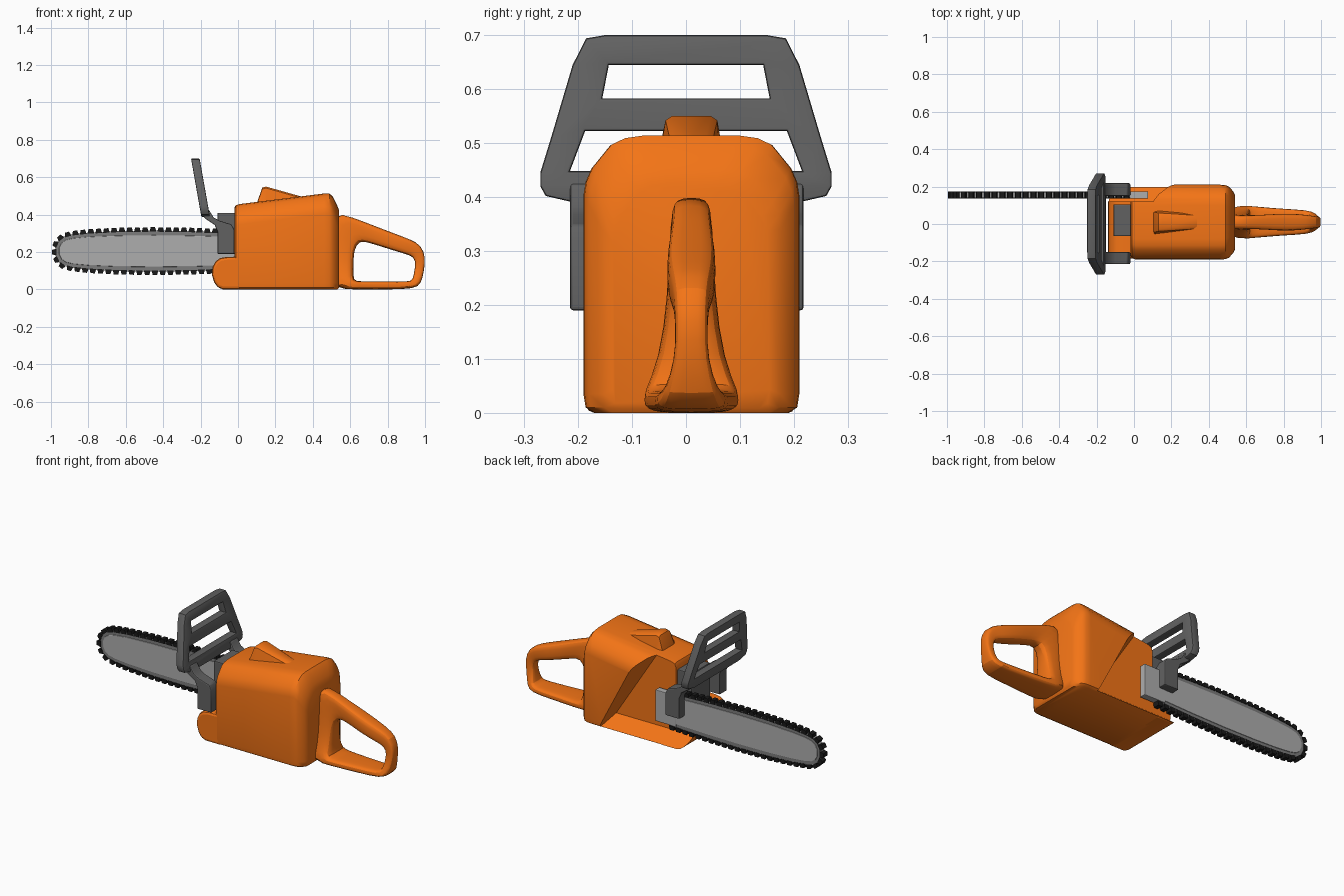
import bpy, bmesh, math
from mathutils import Matrix, Vector

if "Cube" in bpy.data.objects:
    bpy.data.objects.remove(bpy.data.objects["Cube"])

CY = 0.01  # body centre line in y


def mat(name, c):
    m = bpy.data.materials.new(name)
    m.diffuse_color = (*c, 1)
    m.use_nodes = True
    m.node_tree.nodes["Principled BSDF"].inputs["Base Color"].default_value = m.diffuse_color
    return m


ORANGE = mat("orange", (0.9, 0.175, 0.008))
DARK = mat("dark_grey", (0.12, 0.12, 0.12))
STEEL = mat("steel", (0.42, 0.42, 0.42))
RIM = mat("rim_grey", (0.2, 0.2, 0.2))
BLACK = mat("black", (0.01, 0.01, 0.01))


def activate(o):
    bpy.ops.object.select_all(action='DESELECT')
    o.select_set(True)
    bpy.context.view_layer.objects.active = o


def finish(name, bm, m, angle=35):
    bmesh.ops.recalc_face_normals(bm, faces=bm.faces)
    me = bpy.data.meshes.new(name)
    bm.to_mesh(me)
    bm.free()
    o = bpy.data.objects.new(name, me)
    bpy.context.collection.objects.link(o)
    if m:
        me.materials.append(m)
    activate(o)
    bpy.ops.object.shade_smooth_by_angle(angle=math.radians(angle))
    return o


def apply(o, kind, **kw):
    activate(o)
    mod = o.modifiers.new(kind, kind)
    for k, v in kw.items():
        setattr(mod, k, v)
    bpy.ops.object.modifier_apply(modifier=mod.name)


def loft(name, rings, m, closed=False):
    bm = bmesh.new()
    vs = [[bm.verts.new(p) for p in r] for r in rings]
    n = len(vs[0])
    pairs = list(zip(vs, vs[1:])) + ([(vs[-1], vs[0])] if closed else [])
    for a, b in pairs:
        for i in range(n):
            j = (i + 1) % n
            bm.faces.new((a[i], a[j], b[j], b[i]))
    if not closed:
        bm.faces.new(vs[0])
        bm.faces.new(vs[-1])
    return finish(name, bm, m)


def prism_y(name, pts, y0, y1, m, bevel=0.0):
    o = loft(name, [[(x, y, z) for x, z in pts] for y in (y0, y1)], m)
    if bevel:
        apply(o, 'BEVEL', width=bevel, segments=2, limit_method='ANGLE',
              angle_limit=math.radians(35))
        bpy.ops.object.shade_smooth_by_angle(angle=math.radians(35))
    return o


def rect(x0, x1, z0, z1):
    return [(x0, z0), (x1, z0), (x1, z1), (x0, z1)]


# Engine housing: cross-sections lofted along x
def housing_ring(x, w, top, z0):
    half = [(w - 0.02, z0), (w - 0.004, z0 + 0.01), (w, z0 + 0.035), (w, top - 0.11),
            (w - 0.004, top - 0.085), (w - 0.015, top - 0.06), (w - 0.05, top - 0.017),
            (w - 0.075, top - 0.005), (w - 0.11, top)]
    return ([(x, CY + y, z) for y, z in half] +
            [(x, CY - y, z) for y, z in reversed(half)])


housing = loft("engine_housing", [housing_ring(*s) for s in (
    (-0.02, 0.175, 0.435, 0.01), (-0.012, 0.192, 0.45, 0.0), (0.01, 0.2, 0.457, 0.0),
    (0.46, 0.2, 0.513, 0.0), (0.488, 0.198, 0.514, 0.0), (0.508, 0.19, 0.495, 0.0),
    (0.53, 0.165, 0.45, 0.0), (0.54, 0.145, 0.425, 0.008))], ORANGE)

# Rounded lower nose
nose = prism_y("lower_nose", [(0.02, 0), (-0.08, 0), (-0.11, 0.012), (-0.128, 0.04),
                              (-0.14, 0.08), (-0.136, 0.12), (-0.12, 0.15), (-0.095, 0.168),
                              (-0.06, 0.174), (0.02, 0.176)], -0.185, 0.205, ORANGE, 0.015)

# Slanted recess on the bar side
inner = [(-0.3, 0.065), (0.36, 0.065), (0.10, 0.47), (0.02, 0.6), (-0.3, 0.6)]
outer = [(-0.3, -0.03), (0.43, -0.03), (0.17, 0.47), (0.09, 0.6), (-0.3, 0.6)]
cutter = loft("recess_cutter", [[(x, 0.12, z) for x, z in inner],
                                [(x, 0.24, z) for x, z in outer]], None)
cutter.hide_render = True
for o in (housing, nose):
    apply(o, 'BOOLEAN', object=cutter, operation='DIFFERENCE', solver='EXACT')
    bpy.ops.object.shade_smooth_by_angle(angle=math.radians(35))
bpy.data.objects.remove(cutter)

# Tapered hump on the top cover
loft("top_hump", [[(x, CY + y, z) for y, z in
                   ((-wb, 0.44), (-wt, h - 0.008), (-wt + 0.012, h), (wt - 0.012, h),
                    (wt, h - 0.008), (wb, 0.44))]
                  for x, wb, wt, h in ((0.10, 0.07, 0.055, 0.46), (0.13, 0.065, 0.049, 0.545),
                                       (0.15, 0.064, 0.048, 0.55), (0.345, 0.05, 0.035, 0.495))],
     ORANGE)

# Rear handle: closed loop of rounded sections (outer x,z, inner x,z, half width)
SECT = [(.5, .0, .617, .045, .095), (.5, .1, .617, .1, .06), (.5, .22, .617, .214, .045),
        (.5, .42, .65, .262, .04), (.607, .388, .70, .25, .036), (.75, .332, .78, .225, .046),
        (.85, .294, .86, .2, .046), (.92, .268, .906, .187, .04), (.98, .238, .94, .172, .033),
        (1.004, .17, .95, .14, .03), (.994, .1, .943, .1, .031), (.98, .03, .935, .05, .05),
        (.945, .003, .915, .042, .066), (.8, .0, .8, .043, .072), (.65, .0, .65, .043, .085)]


def handle_ring(ox, oz, ix, iz, w):
    r = []
    for k in range(12):
        a = 2 * math.pi * (k + 0.5) / 12
        c, s = (math.copysign(abs(f) ** 0.5, f) for f in (math.cos(a), math.sin(a)))
        t = 0.5 + 0.51 * c
        r.append((ix + (ox - ix) * t, CY + w * s, iz + (oz - iz) * t))
    return r


handle = loft("rear_handle", [handle_ring(*s) for s in SECT], ORANGE, closed=True)
apply(handle, 'SUBSURF', levels=1)
bpy.ops.object.shade_smooth_by_angle(angle=math.radians(40))
for v in handle.data.vertices:
    v.co.z = max(v.co.z, 0.0)
    v.co.x = min(v.co.x, 1.0)


# Front hand guard: flat plate with two openings, leaning forward
def mirrored(half):
    return half + [(-y, z) for y, z in reversed(half)]


cu = bpy.data.curves.new("hand_guard", 'CURVE')
cu.dimensions, cu.fill_mode = '2D', 'BOTH'
cu.extrude, cu.bevel_depth, cu.bevel_resolution, cu.offset = 0.017, 0.006, 1, -0.006
for loop in (mirrored([(.2, .388), (.26, .402), (.27, .42), (.27, .445), (.25, .51),
                       (.21, .645), (.185, .694), (.15, .70)]),
             mirrored([(.155, .583), (.143, .645)]),
             mirrored([(.215, .448), (.187, .522)])):
    sp = cu.splines.new('POLY')
    sp.points.add(len(loop) - 1)
    sp.use_cyclic_u = True
    for p, (y, z) in zip(sp.points, loop):
        p.co = (y, z, 0, 1)
guard = bpy.data.objects.new("hand_guard", cu)
bpy.context.collection.objects.link(guard)
activate(guard)
bpy.ops.object.convert(target='MESH')
guard = bpy.context.object
for v in guard.data.vertices:
    y, z, t = v.co
    v.co = (-0.175 + t - (z - 0.4) * 0.177, y, z)
guard.data.materials.clear()
guard.data.materials.append(DARK)
bm = bmesh.new()
bm.from_mesh(guard.data)
bmesh.ops.remove_doubles(bm, verts=bm.verts, dist=1e-5)
bmesh.ops.recalc_face_normals(bm, faces=bm.faces)
bm.to_mesh(guard.data)
bm.free()
bpy.ops.object.shade_smooth_by_angle(angle=math.radians(30))

# Guard legs and the block between them
LEG = [(-.195, .43), (-.195, .40), (-.17, .375), (-.125, .345), (-.11, .31), (-.11, .19),
       (-.02, .19), (-.02, .32), (-.035, .348), (-.1, .368), (-.13, .385), (-.155, .425)]
for side, y0, y1 in (("left", 0.15, 0.218), ("right", -0.215, -0.15)):
    prism_y("guard_leg_" + side, LEG, y0, y1, DARK, 0.006)
prism_y("front_block", rect(-.11, -.015, .19, .41), -0.065, 0.105, DARK, 0.006)

# Guide bar: rim, raised inner plate and root
BZ, BY = 0.205, 0.155
TOP = [(-.02, .098), (-.25, .107), (-.45, .11), (-.65, .107), (-.8, .099), (-.89, .089),
       (-.935, .077), (-.962, .055), (-.977, .022)]


def bar_outline(inset):
    k = 1 - inset / 0.11
    half = [(x if i == 0 else x + inset * (-x) ** 8, h * k) for i, (x, h) in enumerate(TOP)]
    return [(x, BZ + h) for x, h in half] + [(x, BZ - h) for x, h in reversed(half)]


prism_y("bar_edge", bar_outline(0.0), BY - 0.013, BY + 0.013, STEEL)
prism_y("bar_groove", bar_outline(0.006), BY - 0.015, BY + 0.015, RIM)
prism_y("bar_plate", bar_outline(0.025), BY - 0.018, BY + 0.018, STEEL, 0.003)
prism_y("bar_root", rect(-.06, .075, .115, .295), BY - 0.019, BY + 0.019, STEEL, 0.004)

# Saw chain: tapered teeth at an even pitch around the bar edge
path = [Vector((x, BY, z)) for x, z in bar_outline(0.0)]
bm = bmesh.new()
pitch, carry = 0.0415, 0.02
for a, b in zip(path, path[1:]):
    d = b - a
    length = d.length
    d.normalize()
    out = Vector((d.z, 0, -d.x))
    if out.dot((a + b) / 2 - Vector((-0.5, BY, BZ))) < 0:
        out = -out
    side = d.cross(out)
    frame = Matrix((d, side, out)).transposed().to_4x4()
    while carry < length:
        m = Matrix.Translation(a + d * carry + out * 0.006) @ frame
        res = bmesh.ops.create_cube(bm, size=1)["verts"]
        for v in res:
            taper = 0.65 if v.co.z > 0 else 1.0
            v.co = m @ Vector((v.co.x * 0.036 * taper, v.co.y * 0.036, v.co.z * 0.024))
        carry += pitch
    carry -= length
finish("saw_chain", bm, BLACK)
